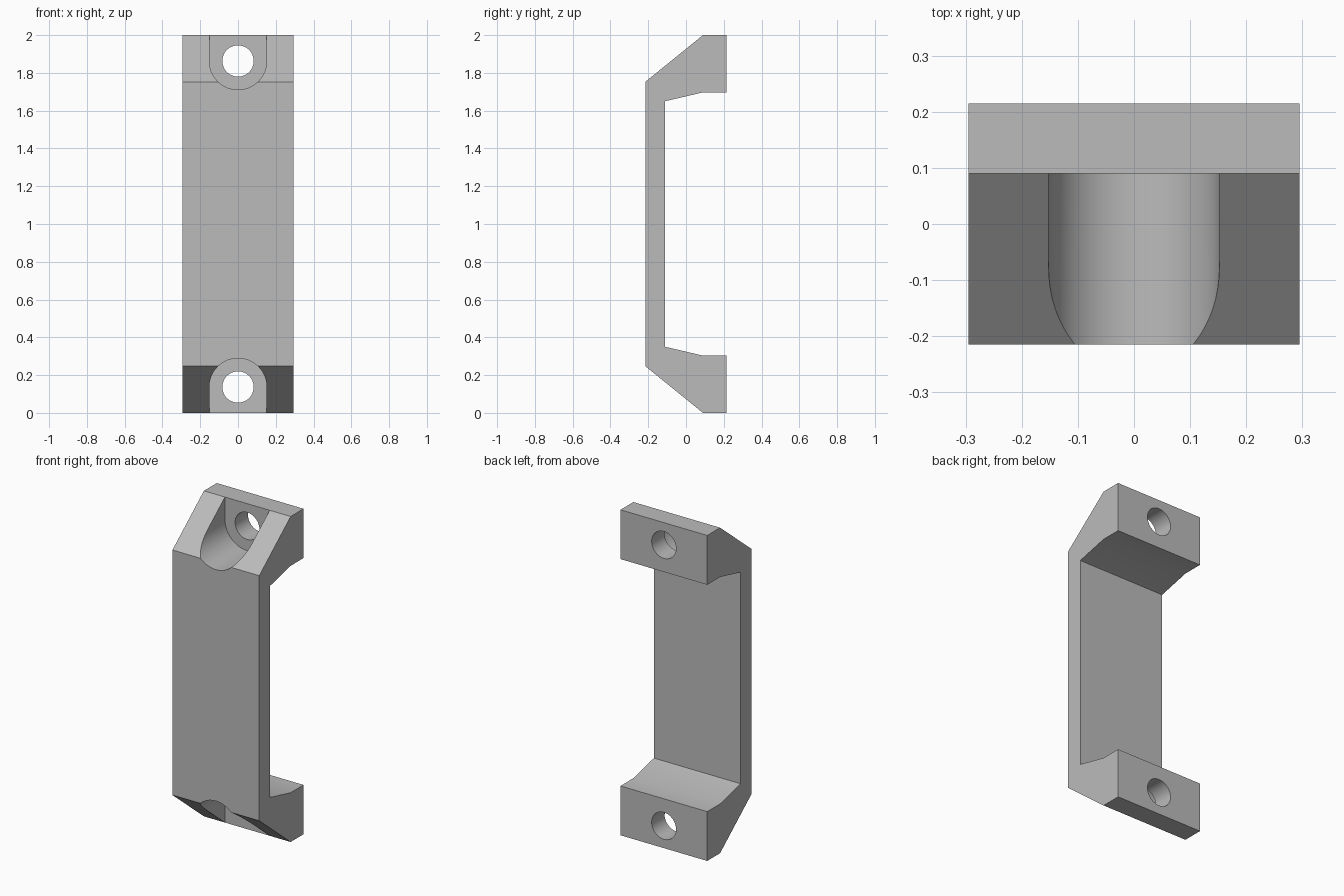
import bpy, bmesh, math
from mathutils import Vector

if "Cube" in bpy.data.objects:
    bpy.data.objects.remove(bpy.data.objects["Cube"], do_unlink=True)

HALF_WIDTH = 0.295
HEIGHT = 2.0
HOLE_Z = 0.137
HOLE_R = 0.083
RECESS_R = 0.152
FLOOR_Y = 0.09

grey = bpy.data.materials.new("plain grey")
grey.use_nodes = True
colour = (0.5, 0.5, 0.5, 1)
grey.diffuse_color = colour
grey.node_tree.nodes["Principled BSDF"].inputs["Base Color"].default_value = colour


def prism(name, outline, sweep):
    """Extrude a closed planar outline along a vector."""
    bm = bmesh.new()
    face = bm.faces.new([bm.verts.new(p) for p in outline])
    extruded = bmesh.ops.extrude_face_region(bm, geom=[face])["geom"]
    verts = [g for g in extruded if isinstance(g, bmesh.types.BMVert)]
    bmesh.ops.translate(bm, verts=verts, vec=Vector(sweep))
    bmesh.ops.recalc_face_normals(bm, faces=bm.faces)
    mesh = bpy.data.meshes.new(name)
    bm.to_mesh(mesh)
    bm.free()
    mesh.materials.append(grey)
    obj = bpy.data.objects.new(name, mesh)
    bpy.context.collection.objects.link(obj)
    return obj


def arc(radius, start, end, count):
    """Points of an arc in the xz plane around the lower screw hole."""
    angles = [start + (end - start) * i / count for i in range(count + 1)]
    return [(radius * math.cos(a), HOLE_Z + radius * math.sin(a)) for a in angles]


def cut(target, outline, y0, y1):
    cutter = prism("cutter", [(x, y0, z) for x, z in outline], (0, y1 - y0, 0))
    cutter.hide_render = True
    mod = target.modifiers.new("cut", "BOOLEAN")
    mod.operation = "DIFFERENCE"
    mod.solver = "EXACT"
    mod.object = cutter
    bpy.context.view_layer.objects.active = target
    bpy.ops.object.modifier_apply(modifier=mod.name)
    bpy.data.objects.remove(cutter, do_unlink=True)


# Handle body: half the side profile, mirrored upward
lower = [(-0.11, 0.35), (FLOOR_Y, 0.303), (0.215, 0.303),
         (0.215, 0), (FLOOR_Y, 0), (-0.215, 0.247)]
profile = lower + [(y, HEIGHT - z) for y, z in reversed(lower)]
handle = prism("pull_handle", [(-HALF_WIDTH, y, z) for y, z in profile],
               (2 * HALF_WIDTH, 0, 0))

# Round-ended recesses and screw holes at both ends
slot = arc(RECESS_R, 0, math.pi, 32) + [(-RECESS_R, -0.1), (RECESS_R, -0.1)]
hole = arc(HOLE_R, 0, math.tau, 48)[:-1]
for flip in (False, True):
    for outline, y0, y1 in ((slot, -0.4, FLOOR_Y), (hole, -0.3, 0.4)):
        points = [(x, HEIGHT - z if flip else z) for x, z in outline]
        cut(handle, points, y0, y1)

# Smooth the curved walls, keep the edges crisp
bpy.ops.object.select_all(action="DESELECT")
handle.select_set(True)
bpy.context.view_layer.objects.active = handle
bpy.ops.object.shade_smooth_by_angle(angle=math.radians(20))
